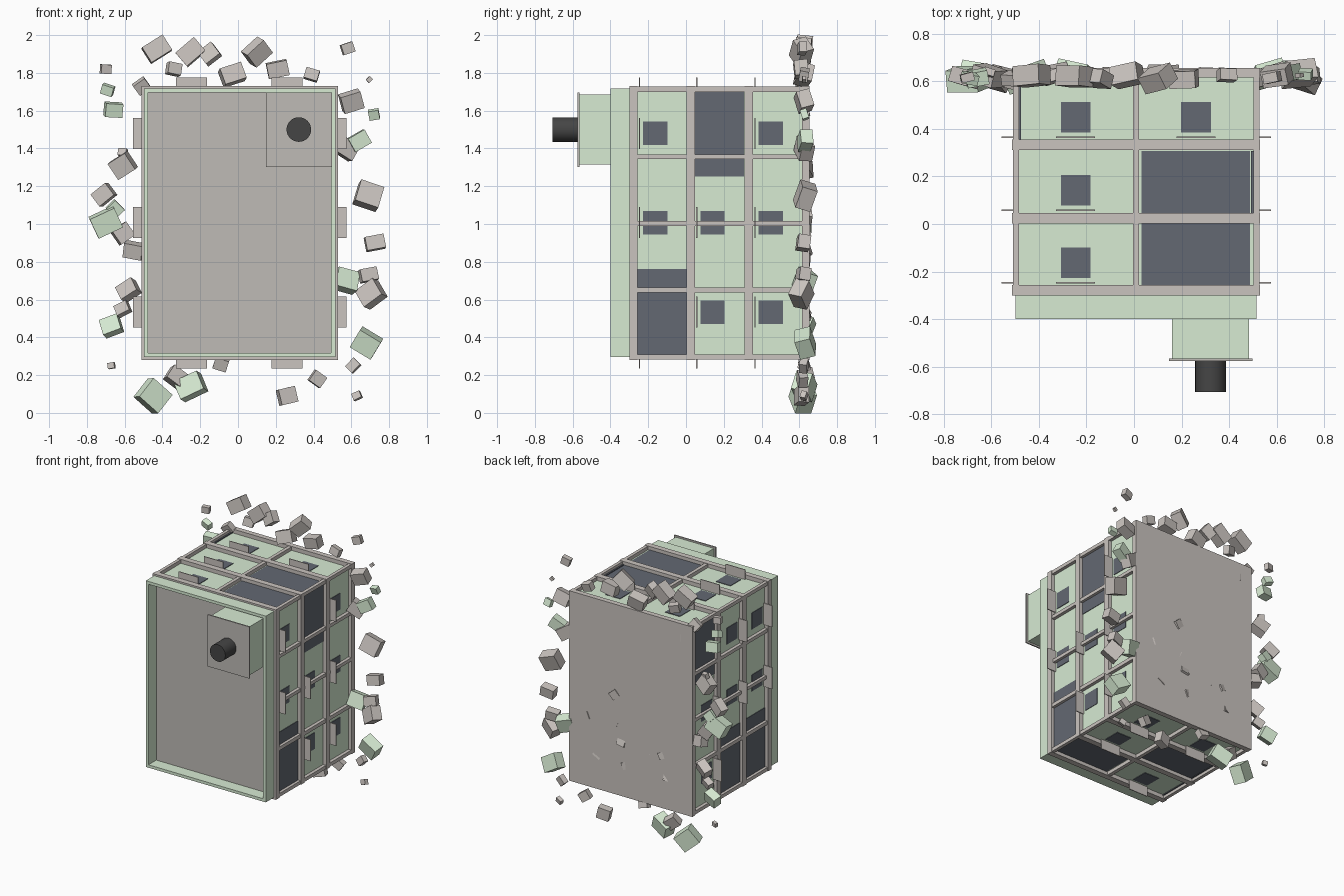
import bpy, bmesh, math, random
from mathutils import Matrix, Vector, Euler

if "Cube" in bpy.data.objects:
    bpy.data.objects.remove(bpy.data.objects["Cube"])

random.seed(7)


def material(name, rgb):
    m = bpy.data.materials.new(name)
    m.diffuse_color = (*rgb, 1)
    m.use_nodes = True
    m.node_tree.nodes["Principled BSDF"].inputs["Base Color"].default_value = m.diffuse_color
    return m


GREEN = material("pale_green", (0.68, 0.83, 0.65))
GREY = material("warm_grey", (0.59, 0.55, 0.52))
ROOF = material("roof_grey", (0.52, 0.50, 0.47))
GLASS = material("dark_glass", (0.125, 0.14, 0.17))
BLACK = material("soot", (0.06, 0.06, 0.06))


def make(name, bm, mat):
    me = bpy.data.meshes.new(name)
    bm.to_mesh(me)
    bm.free()
    me.materials.append(mat)
    ob = bpy.data.objects.new(name, me)
    bpy.context.collection.objects.link(ob)
    return ob


def boxes(name, items, mat):
    """One object from (x0, x1, y0, y1, z0, z1) boxes."""
    bm = bmesh.new()
    for x0, x1, y0, y1, z0, z1 in items:
        m = Matrix.Translation(((x0 + x1) / 2, (y0 + y1) / 2, (z0 + z1) / 2))
        m = m @ Matrix.Diagonal((abs(x1 - x0), abs(y1 - y0), abs(z1 - z0), 1))
        bmesh.ops.create_cube(bm, size=1, matrix=m)
    return make(name, bm, mat)


# Overall block (the building lies on its side, roof facing -y)
X0, X1, Y0, Y1, Z0, Z1 = -0.512, 0.53, -0.30, 0.655, 0.28, 1.73
PX0, PX1, PZ0, PZ1 = -0.484, 0.502, 0.31, 1.70      # recessed wall planes

boxes("wall_panels", [(PX0, PX1, Y0 + 0.01, Y1 - 0.01, PZ0, PZ1)], GREEN)

# Grey framework: storeys, cross walls and corner posts standing proud of the panels
storeys = [(Y0, -0.257), (0.002, 0.047), (0.31, 0.355), (0.615, Y1)]
boxes("floor_slabs", [(X0, X1, a, b, Z0, Z1) for a, b in storeys], GREY)
e = 0.003
ya, yb = Y0 + e, Y1 - e
frame = [(X0 + e, X1 - e, ya, yb, a, b) for a, b in [(0.637, 0.665), (0.99, 1.015), (1.343, 1.369)]]
frame = [(xa, xb, ya, yb, a, b) for _, _, _, _, a, b in frame
         for xa, xb in [(X0 + e, PX0 + 0.01), (PX1 - 0.01, X1 - e)]]
frame += [(-0.005, 0.022, ya, yb, a, b) for a, b in [(Z0 + e, PZ0 + 0.01), (PZ1 - 0.01, Z1 - e)]]
frame += [(a, b, ya, yb, c, d) for a, b in [(X0 + e, PX0), (PX1, X1 - e)]
          for c, d in [(Z0 + e, PZ0), (PZ1, Z1 - e)]]
boxes("frame_posts", frame, GREY)

# Windows and ledges on the four sides
bays_z, bays_x = (0.533, 1.007, 1.48), (-0.245, 0.26)
rows = (-0.257, 0.047, 0.355)                       # lower edge of each storey
glass, ledges = [], []


def opening(side, c, row, big):
    y = rows[row]
    h, w = (0.26, 0.228) if big else (0.128, 0.0625)
    ya = y if big else y + 0.03
    plane, out = {"right": (PX1, 1), "left": (PX0, -1), "top": (PZ1, 1), "under": (PZ0, -1)}[side]
    edge = {"right": X1, "left": X0, "top": Z1, "under": Z0}[side]

    def place(lst, ya, yb, half, d0, d1):
        lo, hi = sorted((d0, d1))
        if side in ("right", "left"):
            lst.append((lo, hi, ya, yb, c - half, c + half))
        else:
            lst.append((c - half, c + half, ya, yb, lo, hi))

    place(glass, ya, ya + h, w, plane - out * 0.01, plane + out * 0.004)
    if not big:
        place(ledges, y + 0.007, y + 0.013, 0.082, plane - out * 0.01, edge + out * 0.045)


BIG = {"right": {(0, 0), (2, 1)}, "left": {(0, 0), (0, 1), (2, 2)},
       "top": {(1, 0), (1, 1)}, "under": {(1, 0), (0, 1)}}
for side, big in BIG.items():
    for i, c in enumerate(bays_z if side in ("right", "left") else bays_x):
        for row in range(3):
            opening(side, c, row, (i, row) in big)
boxes("windows", glass, GLASS)
boxes("window_ledges", ledges, GREY)

# Roof with parapet
rx0, rx1, rz0, rz1, t = -0.498, 0.515, 0.295, 1.717, 0.022
boxes("parapet", [(rx0, rx0 + t, -0.40, Y0, rz0, rz1), (rx1 - t, rx1, -0.40, Y0, rz0, rz1),
                  (rx0 + t, rx1 - t, -0.40, Y0, rz0, rz0 + t),
                  (rx0 + t, rx1 - t, -0.40, Y0, rz1 - t, rz1)], GREEN)
boxes("roof_deck", [(rx0 + t, rx1 - t, -0.306, Y0 + 0.01, rz0 + t, rz1 - t)], ROOF)

# Roof hut, its cap and the flue
boxes("roof_hut", [(0.16, 0.483, -0.567, Y0, 1.315, 1.685)], GREEN)
boxes("roof_hut_cap", [(0.147, 0.498, -0.575, -0.565, 1.302, 1.697)], ROOF)
bm = bmesh.new()
bmesh.ops.create_cone(bm, cap_ends=True, segments=32, radius1=0.065, radius2=0.065, depth=0.135,
                      matrix=Matrix.Translation((0.322, -0.638, 1.50)) @ Matrix.Rotation(math.pi / 2, 4, "X"))
for f in bm.faces:
    f.smooth = len(f.verts) == 4
for ed in bm.edges:
    ed.smooth = abs(ed.verts[0].co.y - ed.verts[1].co.y) > 0.01
make("flue", bm, BLACK)


# Rubble around the broken base: (x, z, apparent size)
def rubble(name, chunks, mat, y=0.622):
    bm = bmesh.new()
    for x, z, s in chunks:
        rot = Euler((random.uniform(-.35, .35), random.uniform(-.8, .8), random.uniform(-.35, .35)))
        size = Vector((0.92, 0.6, 0.78 * random.uniform(0.85, 1.1))) * s
        m = Matrix.Translation((x, y + random.uniform(-.015, .015), z))
        m = m @ rot.to_matrix().to_4x4() @ Matrix.Diagonal((*size, 1))
        bmesh.ops.create_cube(bm, size=1, matrix=m)
    return make(name, bm, mat)


rubble("grey_rubble", [
    (-.43, 1.925, .14), (-.25, 1.91, .14), (-.15, 1.90, .10), (-.34, 1.82, .08), (.10, 1.91, .13),
    (-.03, 1.79, .13), (.21, 1.82, .12), (.39, 1.79, .08), (.58, 1.93, .07), (-.70, 1.82, .06),
    (-.51, 1.73, .08), (.695, 1.765, .03), (.60, 1.65, .12), (.57, 1.40, .12), (.69, 1.15, .14),
    (.725, .90, .11), (.705, .63, .13), (.69, .73, .10), (.42, .18, .08), (.26, .09, .10),
    (.63, .09, .05), (.61, .25, .07), (-.09, .26, .08), (-.33, .19, .10), (-.67, .25, .04),
    (-.61, .55, .08), (-.58, .65, .11), (-.55, .86, .11), (-.61, .95, .10), (-.71, 1.155, .11),
    (-.61, 1.31, .12), (-.61, 1.38, .05)], GREY)
rubble("green_rubble", [
    (-.69, 1.71, .07), (-.66, 1.605, .10), (-.65, 1.08, .08), (-.70, 1.01, .155), (-.67, .46, .11),
    (-.45, .09, .15), (-.25, .14, .15), (.68, .37, .14), (.57, .70, .13), (.64, 1.44, .11),
    (.72, 1.58, .06)], GREEN)
# Small splinters poking through the broken face
rubble("base_splinters", [(random.uniform(-.45, .47), random.uniform(.35, 1.66), .07)
                          for _ in range(16)], GREY, 0.63)
